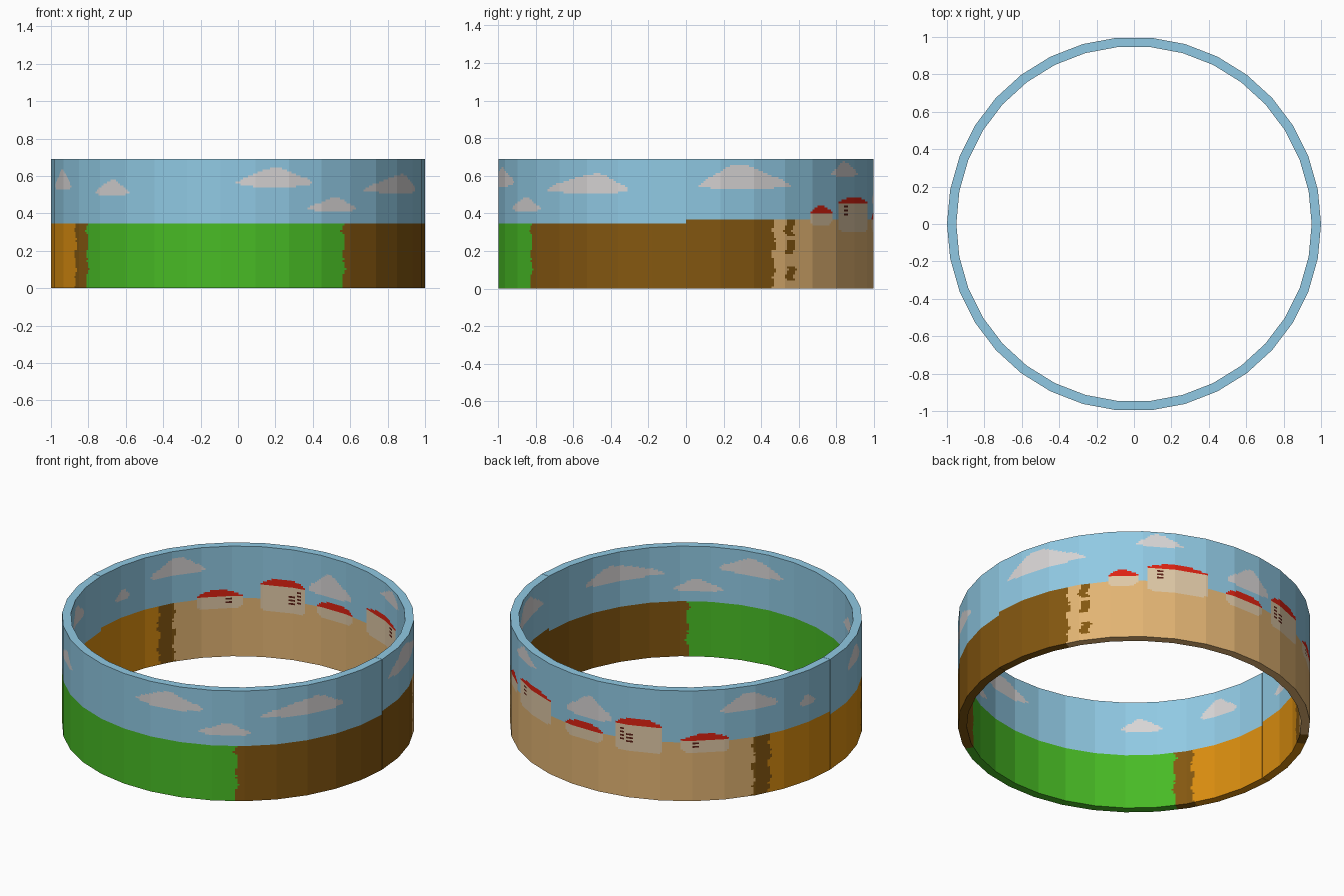
import bpy, math

if "Cube" in bpy.data.objects:
    bpy.data.objects.remove(bpy.data.objects["Cube"])

SIDES, COLS, ROWS = 34, 14, 64         # facets of the ring, paint cells per facet, rows
R_OUT, R_IN, H = 1.0, 0.95, 0.69


def srgb(h):
    c = [int(h[i:i + 2], 16) / 255 for i in (0, 2, 4)]
    return [v / 12.92 if v < 0.04045 else ((v + 0.055) / 1.055) ** 2.4 for v in c] + [1]


COLOURS = {"sky_blue": "90c9e3", "cloud_white": "d8d5d5", "grass_green": "48bb25",
           "earth_brown": "845710", "field_orange": "db8e10", "sand_tan": "e2b473",
           "house_wall": "dfc8a6", "roof_red": "dd2212", "window_dark": "5a2015"}
NAMES = list(COLOURS)
MATS = []
for name, code in COLOURS.items():
    m = bpy.data.materials.new(name)
    m.diffuse_color = srgb(code)
    m.use_nodes = True
    m.node_tree.nodes["Principled BSDF"].inputs["Base Color"].default_value = m.diffuse_color
    MATS.append(m)

# clouds: start angle, end angle, peak angle, base z, top z (degrees)
CLOUDS = [(-169, -153, -160, .53, .64), (-141, -125, -132, .50, .58),
          (-92, -65, -78.5, .55, .645), (-69, -49.5, -58.7, .415, .485),
          (-50, -17, -28, .515, .61), (3, 35, 16, .535, .66), (50, 67, 57.6, .60, .675),
          (81, 101, 92, .45, .58), (135, 158, 146, .54, .65), (165, 173, 168, .48, .54)]
# houses: start angle, end angle, wall base z, eaves z, ridge z
HOUSES = [(41, 51.5, .335, .395, .44), (53.5, 75.5, .30, .45, .487), (81.5, 97, .30, .37, .415),
          (100.5, 118, .287, .45, .50), (123, 140, .30, .375, .42)]
# window groups: start angle, end angle, lowest z, number of slats
WINDOWS = [(57.5, 60, .39, 3), (102.5, 104, .36, 4), (105.5, 107.5, .345, 3), (127, 129, .33, 2)]


def in_cloud(a, z, c):
    a0, a1, pk, base, top = c
    if not a0 < a < a1:
        return False
    t = (a - a0) / (pk - a0) if a < pk else (a1 - a) / (a1 - pk)
    bump = 0.5 + 0.5 * math.sin(t * math.pi - math.pi / 2)
    step = 0.35 * min(1, t * 4) + 0.65 * bump ** 1.3
    sag = 0.018 * min(1, t * 2)
    return base - sag + 0.012 < z < base + (top - base) * step


def wave(x, amp):
    return amp * (math.sin(x) + 0.6 * math.sin(2.3 * x + 1) + 0.4 * math.sin(5.1 * x))


def ground(a, z):
    a += wave(z * 45, 0.5)
    if a < -150.5 or a > 153.5:
        return "field_orange"
    if a < -144:
        return "earth_brown"
    if a < -55.5:
        return "grass_green"
    if a < 28:
        return "earth_brown"
    if 32.3 < a < 35.3 and z > 0.04 and abs(z - 0.15) > 0.03 and abs(z - 0.27) > 0.012:
        return "earth_brown"
    return "sand_tan" if a < 147.5 else "earth_brown"


def paint(a, z):
    """Painted colour at an angle (degrees) and height."""
    for a0, a1, low, n in WINDOWS:
        k = (z - low) / 0.0216
        if a0 < a < a1 and 0 <= k < n and k % 1 < 0.5:
            return "window_dark"
    for a0, a1, low, eaves, ridge in HOUSES:
        t = (2 * a - a0 - a1) / (a1 - a0)
        if abs(t) < 1 and eaves <= z < eaves + (ridge - eaves) * (1 - t * t) ** 0.8:
            return "roof_red"
        if abs(t) < 0.93 and low + 0.03 * abs(t) ** 6 < z < eaves:
            return "house_wall"
    if z < (0.345 if a < 0 else 0.366) + wave(a * 0.6, 0.0025):
        return ground(a, z)
    if any(in_cloud(a, z, c) for c in CLOUDS):
        return "cloud_white"
    return "sky_blue"


def half_ring(name, start):
    """Closed half ring of 17 facets, painted alike inside and outside."""
    facets = SIDES // 2
    n = facets * COLS
    verts, faces, mats = [], [], []
    plan = []
    for i in range(n + 1):
        k, f = divmod(i, COLS)
        f /= COLS
        p, q = (start + math.radians((k + d) * 360 / SIDES) for d in (0, 1))
        x = math.cos(p) * (1 - f) + math.cos(q) * f
        y = math.sin(p) * (1 - f) + math.sin(q) * f
        if i in (0, n):                       # hairline gap where the halves meet
            y = math.copysign(0.001, math.sin(start + math.pi / 2))
        plan.append((x, y))
    for r in (R_OUT, R_IN):
        for x, y in plan:
            verts += [(x * r, y * r, H * j / ROWS) for j in range(ROWS + 1)]

    def v(side, i, j):
        return (side * (n + 1) + i) * (ROWS + 1) + j

    def add(face, colour):
        faces.append(face)
        mats.append(NAMES.index(colour))

    for i in range(n):
        mx, my = (plan[i][0] + plan[i + 1][0]), (plan[i][1] + plan[i + 1][1])
        a = math.degrees(math.atan2(my, mx))
        for j in range(ROWS):
            col = paint(a, H * (j + 0.5) / ROWS)
            add((v(0, i, j), v(0, i + 1, j), v(0, i + 1, j + 1), v(0, i, j + 1)), col)
            add((v(1, i, j + 1), v(1, i + 1, j + 1), v(1, i + 1, j), v(1, i, j)), col)
            if i == 0:
                add((v(0, 0, j), v(0, 0, j + 1), v(1, 0, j + 1), v(1, 0, j)), col)
            if i == n - 1:
                add((v(0, n, j), v(1, n, j), v(1, n, j + 1), v(0, n, j + 1)), col)
        # top and bottom rims
        add((v(0, i, ROWS), v(0, i + 1, ROWS), v(1, i + 1, ROWS), v(1, i, ROWS)), "sky_blue")
        add((v(1, i, 0), v(1, i + 1, 0), v(0, i + 1, 0), v(0, i, 0)), paint(a, 0.005))

    me = bpy.data.meshes.new(name)
    me.from_pydata(verts, [], faces)
    for m in MATS:
        me.materials.append(m)
    me.polygons.foreach_set("material_index", mats)
    me.update()
    bpy.context.collection.objects.link(bpy.data.objects.new(name, me))


half_ring("back_panorama_wall", 0)
half_ring("front_panorama_wall", math.pi)
